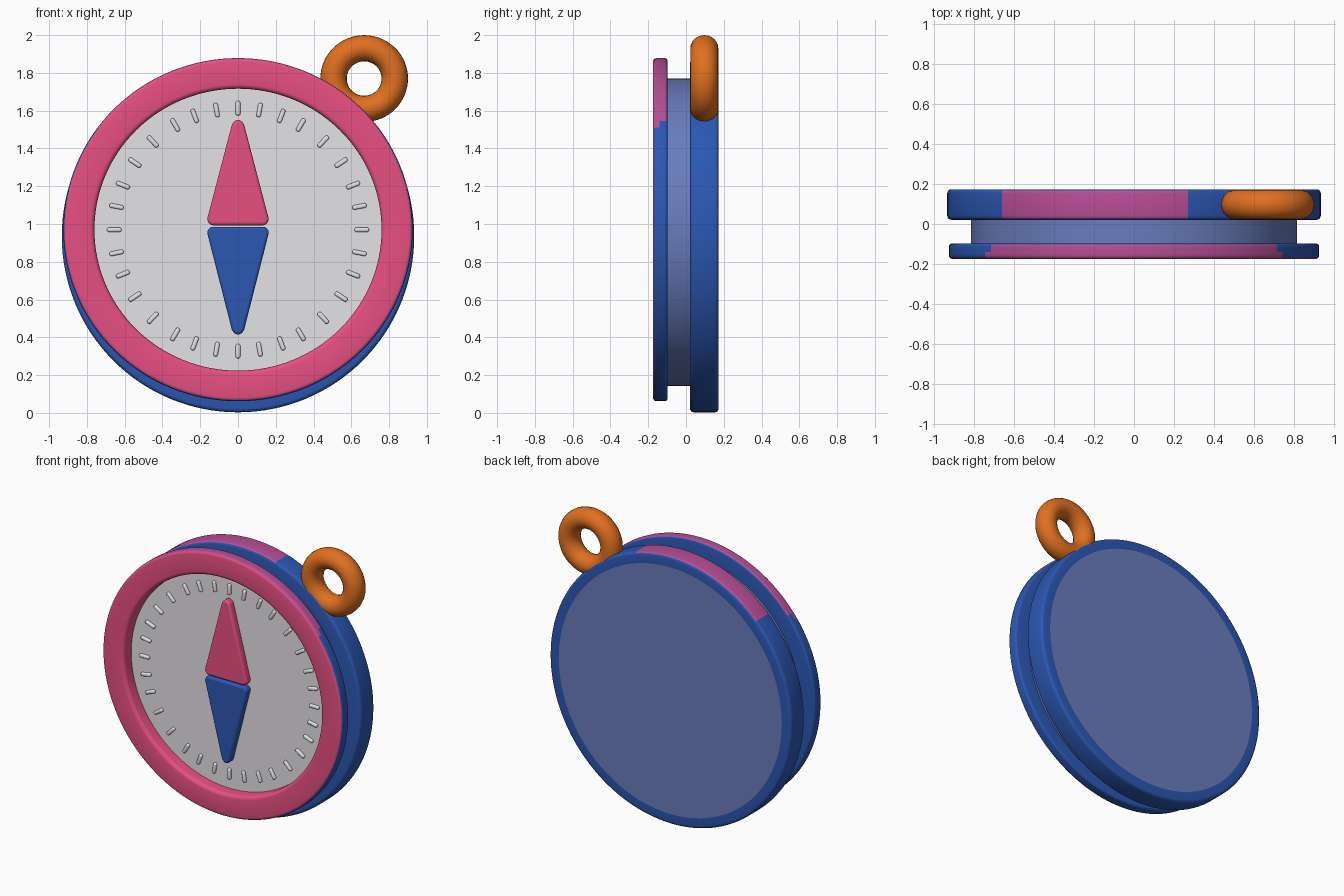
import bpy, bmesh, math
from mathutils import Matrix, Vector

if "Cube" in bpy.data.objects:
    bpy.data.objects.remove(bpy.data.objects["Cube"])


def mat(name, r, g, b):
    lin = lambda c: (c / 255 / 12.92) if c < 11 else ((c / 255 + 0.055) / 1.055) ** 2.4
    m = bpy.data.materials.new(name)
    m.diffuse_color = (lin(r), lin(g), lin(b), 1)
    m.use_nodes = True
    m.node_tree.nodes["Principled BSDF"].inputs["Base Color"].default_value = m.diffuse_color
    return m


PINK = mat("pink", 232, 80, 130)
BLUE = mat("blue", 43, 87, 178)
GREY = mat("light grey", 228, 226, 229)
SLATE = mat("slate blue", 105, 125, 188)
ORANGE = mat("orange", 224, 112, 32)
MAGENTA = mat("magenta", 184, 78, 150)


def finish(name, bm, mats, rule=None):
    bm.normal_update()
    if rule:
        for f in bm.faces:
            f.material_index = rule(f.calc_center_median(), f.normal)
    me = bpy.data.meshes.new(name)
    bm.to_mesh(me)
    bm.free()
    for m in mats:
        me.materials.append(m)
    ob = bpy.data.objects.new(name, me)
    bpy.context.collection.objects.link(ob)
    bpy.ops.object.select_all(action='DESELECT')
    ob.select_set(True)
    bpy.context.view_layer.objects.active = ob
    bpy.ops.object.shade_smooth_by_angle(angle=math.radians(40))
    return ob


def lathe(name, profile, centre, mats, rule=None, closed=False, sz=1, n=128):
    """Spin a (radius, y) profile round the y axis; front-to-back order faces outward."""
    bm = bmesh.new()
    rings = []
    for i in range(n):
        a = 2 * math.pi * i / n
        rings.append([bm.verts.new((centre[0] + r * math.sin(a), y,
                                    centre[1] + sz * r * math.cos(a))) for r, y in profile])
    k = len(profile)
    for i in range(n):
        p, q = rings[i], rings[(i + 1) % n]
        for j in range(k if closed else k - 1):
            l = (j + 1) % k
            bm.faces.new((q[j], q[l], p[l], p[j]))
    bmesh.ops.remove_doubles(bm, verts=bm.verts, dist=1e-5)
    return finish(name, bm, mats, rule)


def corner(r, y, dr, dy, rad, steps=4):
    """Rounded profile corner; dr, dy point outward, running from the y face to the r face."""
    return [(r - dr * rad * (1 - math.sin(t)), y - dy * rad * (1 - math.cos(t)))
            for t in (math.pi / 2 * s / steps for s in range(steps + 1))]


# back case: blue disc, slate back panel, magenta patch on the upper rim
def case_rule(c, n):
    if n.y > 0.9 and math.hypot(c.x, c.z - 0.936) < 0.84:
        return 1
    if abs(n.y) < 0.6 and c.z > 1.4 and -0.65 < c.x < 0.28:
        return 2
    return 0


lathe("back_case", [(0.8, 0.021)] + corner(0.933, 0.021, 1, -1, 0.02)
      + corner(0.933, 0.173, 1, 1, 0.02)[::-1] + [(0.86, 0.173), (0, 0.173)],
      (0, 0.936), [BLUE, SLATE, MAGENTA], case_rule)

# narrower middle drum
lathe("middle_drum", [(0.814, -0.1), (0.814, 0.023)], (0, 0.957), [SLATE])


# front bezel: pink front, blue rim and back, magenta on the upper rim
def bezel_rule(c, n):
    inner = math.hypot(c.x, c.z - 0.97) < 0.8
    if n.y < -0.7 or (inner and n.y < 0.5):
        return 0
    if abs(n.y) < 0.8 and c.z > 1.53 + 0.8 * (c.y + 0.135):
        return 2
    return 1


FACE = -0.09
lathe("front_bezel", [(0.76, FACE + 0.002)] + corner(0.76, -0.175, -1, -1, 0.025)[::-1]
      + corner(0.925, -0.175, 1, -1, 0.02) + [(0.925, -0.141), (0.925, -0.127)]
      + corner(0.925, -0.098, 1, 1, 0.015)[::-1] + [(0.79, -0.098)],
      (0, 0.97), [PINK, BLUE, MAGENTA], bezel_rule, sz=0.982)

# dial plate, recessed behind the bezel
lathe("dial_plate", [(0, FACE), (0.77, FACE)], (0, 0.97), [GREY], sz=0.982)

# dial ticks, mirrored into all four quadrants
quarter = [0, 10, 20.5, 30.5, 43.5, 56.5, 68.5, 79, 90]
angles = sorted({a % 360 for q in quarter for a in (q, -q, 180 - q, 180 + q)})
bm = bmesh.new()
for a in angles:
    t = math.radians(a)
    m = (Matrix.Translation((0.655 * math.sin(t), FACE - 0.004, 0.97 + 0.643 * math.cos(t)))
         @ Matrix.Rotation(t, 4, 'Y') @ Matrix.Diagonal((0.024, 0.025, 0.076, 1)))
    bmesh.ops.create_cube(bm, size=1, matrix=m)
ticks = finish("dial_ticks", bm, [GREY])
bev = ticks.modifiers.new("round", 'BEVEL')
bev.width, bev.segments = 0.009, 3


# two-part needle
def needle(name, half, material):
    pts = half + [(-x, z) for x, z in half[::-1] if x > 0]
    bm = bmesh.new()
    f = bm.faces.new([bm.verts.new((x, FACE + 0.005, z)) for x, z in pts])
    top = bmesh.ops.extrude_face_region(bm, geom=[f])["geom"]
    bmesh.ops.translate(bm, vec=Vector((0, -0.055, 0)),
                        verts=[v for v in top if isinstance(v, bmesh.types.BMVert)])
    bmesh.ops.recalc_face_normals(bm, faces=bm.faces)
    ob = finish(name, bm, [material])
    mod = ob.modifiers.new("round", 'BEVEL')
    mod.width, mod.segments = 0.014, 3
    mod.limit_method = 'ANGLE'


needle("needle_north", [(0.145, 0.993), (0.165, 1.02), (0.03, 1.535), (0, 1.557)], PINK)
needle("needle_south", [(0.145, 0.985), (0.165, 0.96), (0.03, 0.43), (0, 0.41)], BLUE)

# hanging ring
tube = [(0.162 + 0.07 * math.cos(t), 0.097 + 0.074 * math.sin(t))
        for t in (2 * math.pi * i / 24 for i in range(24))]
lathe("hanging_ring", tube, (0.668, 1.77), [ORANGE], closed=True, n=64, sz=0.99)
